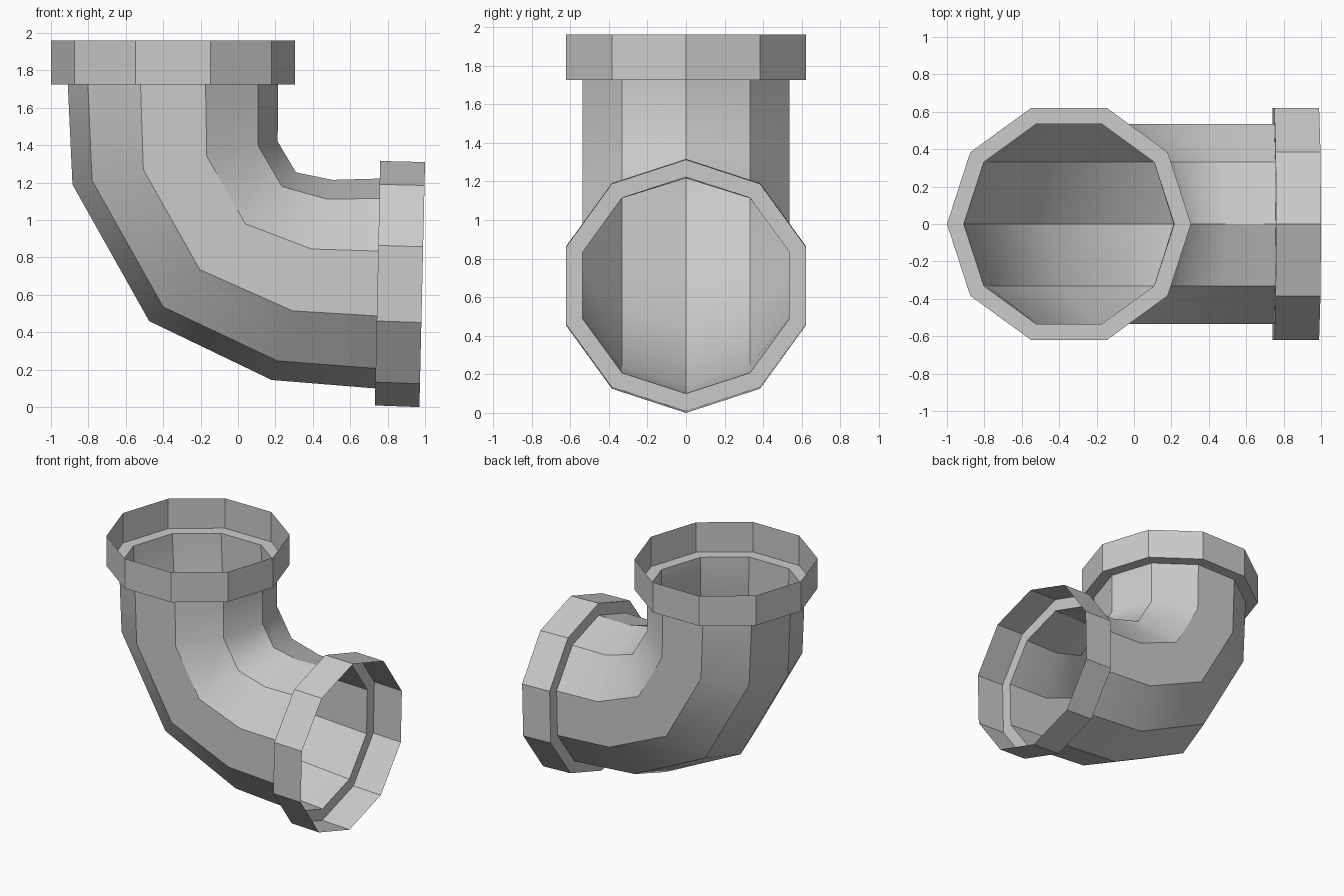
import bpy, bmesh, math

if "Cube" in bpy.data.objects:
    bpy.data.objects.remove(bpy.data.objects["Cube"])

SIDES = 10
PIPE_R, COLLAR_R = 0.563, 0.653


def loft(name, stations, crease_rings=False):
    """Skin decagon rings; each station = (outer xz, inner xz, half width)."""
    bm = bmesh.new()
    rings = []
    for (ox, oz), (ix, iz), r in stations:
        ring = []
        for k in range(SIDES):
            a = 2 * math.pi * k / SIDES
            t = (1 - math.cos(a)) / 2
            ring.append(bm.verts.new((ox + (ix - ox) * t, r * math.sin(a), oz + (iz - oz) * t)))
        rings.append(ring)
    for a, b in zip(rings, rings[1:]):
        for k in range(SIDES):
            j = (k + 1) % SIDES
            f = bm.faces.new((a[k], b[k], b[j], a[j]))
            f.smooth = True
        # lengthwise edges stay sharp, bends shade smoothly
        for k in range(SIDES):
            bm.edges.get((a[k], b[k])).smooth = False
    if crease_rings:
        for ring in rings:
            for k in range(SIDES):
                bm.edges.get((ring[k], ring[(k + 1) % SIDES])).smooth = False
    # outward-facing normals
    bm.normal_update()
    if sum(f.normal.y * f.calc_center_median().y for f in bm.faces) < 0:
        bmesh.ops.reverse_faces(bm, faces=bm.faces[:])
    me = bpy.data.meshes.new(name)
    bm.to_mesh(me)
    bm.free()
    ob = bpy.data.objects.new(name, me)
    bpy.context.collection.objects.link(ob)
    return ob


top_end = ((-0.91, 1.725), (0.215, 1.725), PIPE_R)
side_end = ((0.734, 0.10), (0.758, 1.222), PIPE_R)

# Bent pipe body
loft("elbow_pipe", [
    top_end,
    ((-0.885, 1.19), (0.212, 1.42), PIPE_R),
    ((-0.475, 0.46), (0.31, 1.255), PIPE_R),
    ((0.18, 0.145), (0.505, 1.215), PIPE_R),
    side_end,
])

# Collars: step out from the pipe, then a thin open wall
loft("top_collar", [
    top_end,
    ((-1.0, 1.725), (0.305, 1.725), COLLAR_R),
    ((-1.0, 1.96), (0.305, 1.96), COLLAR_R),
], True)
loft("side_collar", [
    side_end,
    ((0.732, 0.009), (0.76, 1.316), COLLAR_R),
    ((0.97, 0.0), (1.0, 1.31), COLLAR_R),
], True)
